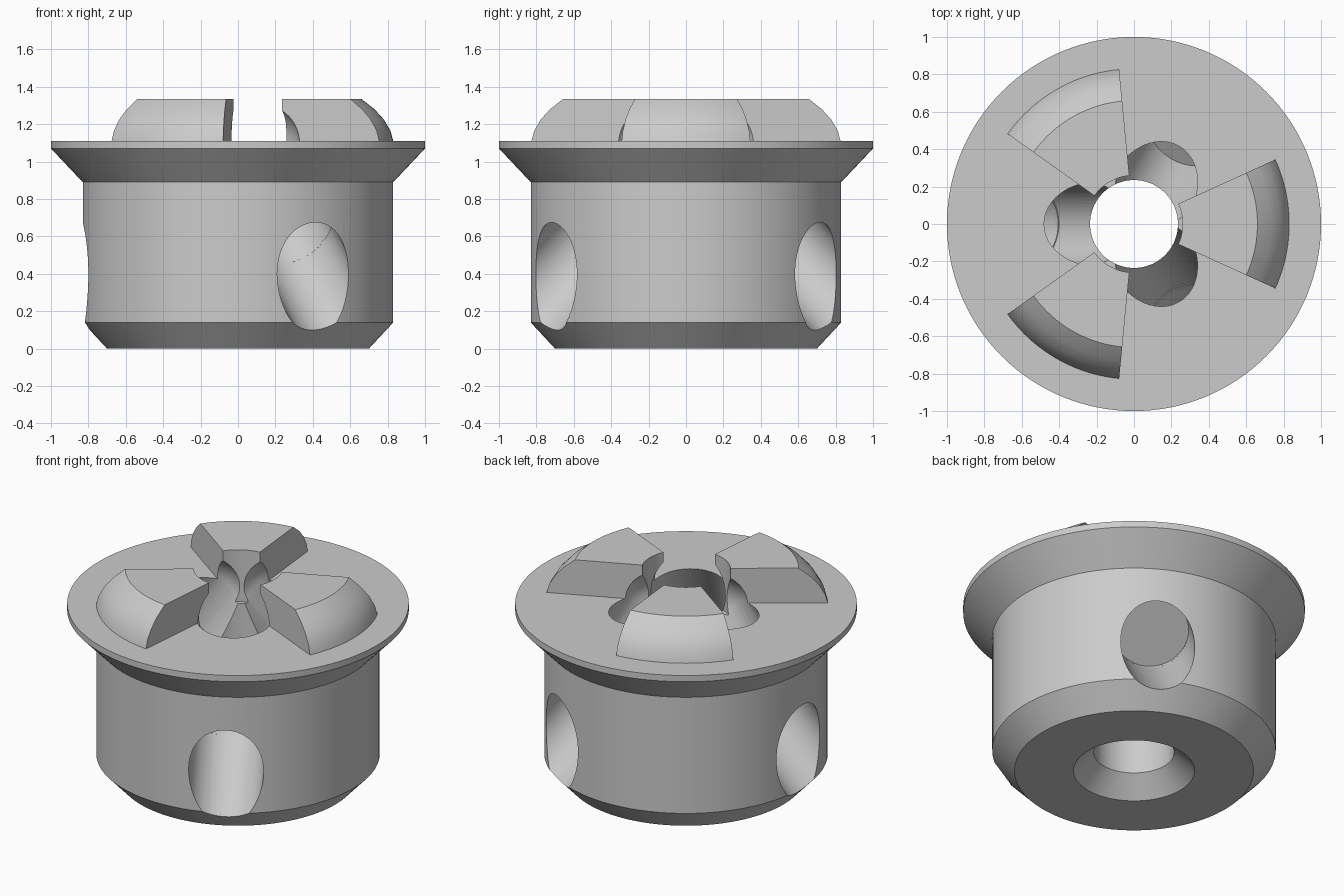
import bpy, bmesh, math
from mathutils import Vector, Matrix

if "Cube" in bpy.data.objects:
    bpy.data.objects.remove(bpy.data.objects["Cube"])

grey = bpy.data.materials.new("light grey")
grey.diffuse_color = (0.6, 0.6, 0.6, 1)
grey.use_nodes = True
grey.node_tree.nodes["Principled BSDF"].inputs["Base Color"].default_value = grey.diffuse_color


def make_object(name, bm):
    bmesh.ops.recalc_face_normals(bm, faces=bm.faces)
    mesh = bpy.data.meshes.new(name)
    bm.to_mesh(mesh)
    bm.free()
    mesh.materials.append(grey)
    ob = bpy.data.objects.new(name, mesh)
    bpy.context.collection.objects.link(ob)
    return ob


def revolve(name, profile, steps, start=0.0, sweep=math.tau):
    """Turn a closed (radius, z) outline around z, fully or as a capped wedge."""
    full = sweep >= math.tau - 1e-6
    bm = bmesh.new()
    rings = []
    for i in range(steps if full else steps + 1):
        a = start + sweep * i / steps
        rings.append([bm.verts.new((r * math.cos(a), r * math.sin(a), z)) for r, z in profile])
    n = len(profile)
    for i in range(steps):
        p, q = rings[i], rings[(i + 1) % len(rings)]
        for j in range(n):
            k = (j + 1) % n
            bm.faces.new((p[j], p[k], q[k], q[j]))
    if not full:
        bm.faces.new(rings[0])
        bm.faces.new(rings[-1])
    return make_object(name, bm)


def rod(name, start, end, radius):
    """Solid cylinder between two points."""
    a, b = Vector(start), Vector(end)
    turn = (b - a).to_track_quat('Z', 'Y').to_matrix().to_4x4()
    bm = bmesh.new()
    bmesh.ops.create_cone(bm, cap_ends=True, segments=64, radius1=radius, radius2=radius,
                          depth=(b - a).length, matrix=Matrix.Translation((a + b) / 2) @ turn)
    return make_object(name, bm)


def ball(name, centre, radius):
    bm = bmesh.new()
    bmesh.ops.create_uvsphere(bm, u_segments=48, v_segments=32, radius=radius,
                              matrix=Matrix.Translation(centre))
    return make_object(name, bm)


def combine(target, other, operation):
    bpy.context.view_layer.objects.active = target
    mod = target.modifiers.new(operation, 'BOOLEAN')
    mod.operation = operation
    mod.solver = 'EXACT'
    mod.object = other
    bpy.ops.object.modifier_apply(modifier=mod.name)
    bpy.data.objects.remove(other, do_unlink=True)


# Flanged body with a countersunk centre bore
body = revolve("flanged_body", [(0.355, 0), (0.70, 0), (0.83, 0.14), (0.83, 0.89), (1.0, 1.07),
                                (1.0, 1.11), (0.235, 1.11), (0.235, 0.12)], 128)

# Three rounded lugs on the flange
lug_outline = [(0.15, 0.98), (0.83, 0.98), (0.83, 1.11), (0.815, 1.165), (0.78, 1.225),
               (0.73, 1.28), (0.66, 1.335), (0.15, 1.335)]
half = math.radians(24.5)
for i in range(3):
    combine(body, revolve("lug", lug_outline, 20, i * math.tau / 3 - half, 2 * half), 'UNION')

# Bore through the lugs
combine(body, rod("bore_cutter", (0, 0, 0.5), (0, 0, 1.6), 0.235), 'DIFFERENCE')
combine(body, rod("upper_bore_cutter", (0, 0, 1.0), (0, 0, 1.6), 0.26), 'DIFFERENCE')

# Three bent channels leading from the side wall up between the lugs
R = 0.22
for i in range(3):
    a = math.pi / 3 + i * math.tau / 3

    def at(r, z):
        return (r * math.cos(a), r * math.sin(a), z)
    mouth, bend, top = at(1.13, 0.08), at(0.58, 0.61), at(0.205, 1.10)
    combine(body, rod("outer_channel", mouth, bend, R), 'DIFFERENCE')
    combine(body, ball("channel_bend", bend, R), 'DIFFERENCE')
    combine(body, rod("inner_channel", bend, top, R + 0.005), 'DIFFERENCE')
    combine(body, ball("channel_end", top, R + 0.008), 'DIFFERENCE')

bpy.ops.object.select_all(action='DESELECT')
body.select_set(True)
bpy.context.view_layer.objects.active = body
bpy.ops.object.shade_smooth_by_angle(angle=math.radians(25))
